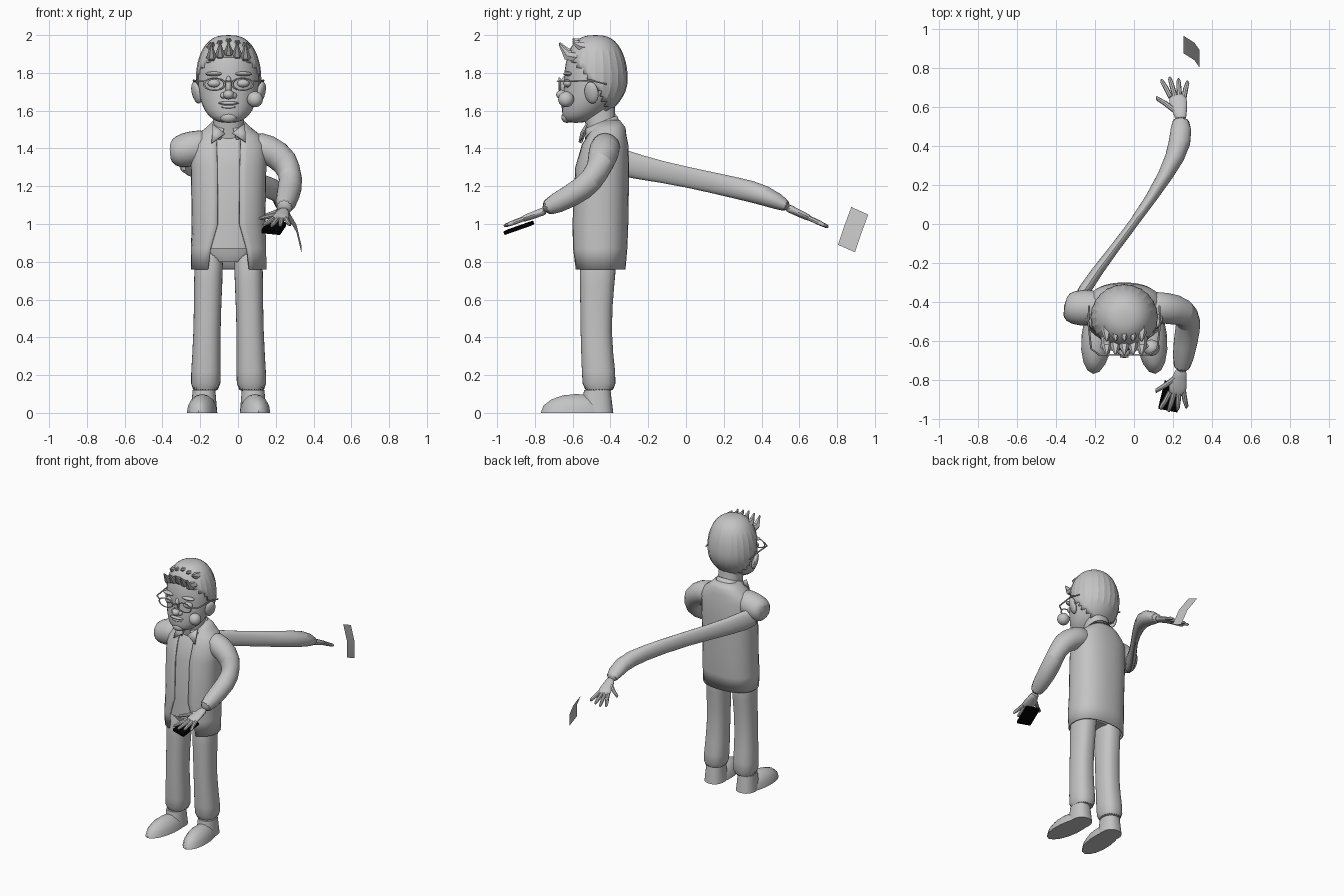
import bpy, bmesh, math
from mathutils import Vector, Matrix, Euler

if "Cube" in bpy.data.objects:
    bpy.data.objects.remove(bpy.data.objects["Cube"])


def material(name, shade):
    mat = bpy.data.materials.new(name)
    mat.use_nodes = True
    mat.diffuse_color = (shade, shade, shade, 1)
    mat.node_tree.nodes["Principled BSDF"].inputs["Base Color"].default_value = mat.diffuse_color
    return mat


GREY = material("plain grey", .55)
BLACK = material("black", 0)
MIDDLE = -.05  # x of the figure's centre line
SIDES = {"right": -1, "left": 1}


def finish(bm, name, mat=GREY, smooth=False, thickness=0, crease_angle=40):
    bmesh.ops.recalc_face_normals(bm, faces=bm.faces)
    mesh = bpy.data.meshes.new(name)
    bm.to_mesh(mesh)
    bm.free()
    part = bpy.data.objects.new(name, mesh)
    bpy.context.collection.objects.link(part)
    mesh.materials.append(mat)
    if thickness:
        shell = part.modifiers.new("thickness", 'SOLIDIFY')
        shell.thickness, shell.offset = thickness, -1
    if smooth:
        part.modifiers.new("smooth", 'SUBSURF')
    bpy.ops.object.select_all(action='DESELECT')
    bpy.context.view_layer.objects.active = part
    part.select_set(True)
    bpy.ops.object.shade_smooth_by_angle(angle=math.radians(crease_angle))
    return part


def skin(rings, name, closed=True, **options):
    """Join rings of points into one surface, capped if closed."""
    bm = bmesh.new()
    rows = [[bm.verts.new(point) for point in ring] for ring in rings]
    count = len(rows[0])
    for low, high in zip(rows, rows[1:]):
        for i in range(count if closed else count - 1):
            j = (i + 1) % count
            bm.faces.new((low[i], low[j], high[j], high[i]))
    if closed:
        bm.faces.new(rows[0])
        bm.faces.new(rows[-1])
    return finish(bm, name, **options)


def stack(name, sections, x=MIDDLE, lean=0, tilt=0, count=32, opened=False, **options):
    """Rounded sections (z, half width, middle y, half depth, front opening in degrees)."""
    rings = []
    for z, half_width, y, half_depth, *opening in sections:
        start = math.radians(opening[0]) if opened else 0
        ring = []
        for i in range(count):
            turn = start + (math.tau - start - start) * i / (count - 1 if opened else count)
            s, c = math.sin(turn), math.cos(turn)
            across = math.copysign(abs(s) ** .85, s)
            back = -math.copysign(abs(c) ** .85, c)
            ring.append((x + lean * (1 - z) + half_width * across,
                         y + half_depth * back, z + tilt * back))
        rings.append(ring)
    return skin(rings, name, closed=not opened, **options)


def tube(name, path, count=12, **options):
    """Path of (x, y, z, half width) with an optional half height."""
    points = [Vector(step[:3]) for step in path]
    rings = []
    for i, (point, step) in enumerate(zip(points, path)):
        ahead = points[min(i + 1, len(points) - 1)] - points[max(i - 1, 0)]
        across = ahead.cross(Vector((0, 0, 1))).normalized()
        up = across.cross(ahead).normalized()
        turns = [math.tau * k / count for k in range(count)]
        rings.append([point + across * step[3] * math.cos(t) + up * step[-1] * math.sin(t)
                      for t in turns])
    return skin(rings, name, **options)


def ball(name, centre, radii, turn=(0, 0, 0), segments=16, shape=None, keep=None, **options):
    """Ellipsoid; keep picks faces and shape bends points of the unit sphere."""
    bm = bmesh.new()
    bmesh.ops.create_uvsphere(bm, u_segments=segments, v_segments=segments // 2, radius=1)
    if keep:
        unwanted = [face for face in bm.faces if not keep(face.calc_center_median())]
        bmesh.ops.delete(bm, geom=unwanted, context='FACES')
    if shape:
        for vert in bm.verts:
            vert.co = shape(vert.co)
    bm.transform(Matrix.LocRotScale(Vector(centre), Euler(turn), Vector(radii)))
    return finish(bm, name, **options)


# Trousers and shoes
stack("trouser_seat", [(.8, .1, -.47, .07), (.84, .16, -.46, .1), (.95, .17, -.46, .11)])
for word, side in SIDES.items():
    stack(word + "_trouser_leg",
          [(.1, .08, -.46, .09), (.2, .08, -.46, .09), (.42, .07, -.48, .08),
           (.7, .075, -.47, .09), (.9, .08, -.46, .11)],
          x=MIDDLE + side * .1, lean=side * .025, smooth=True)
    foot = MIDDLE + side * .13
    stack(word + "_shoe_heel", [(0, .07, -.47, .085), (.12, .06, -.47, .07)], x=foot)
    ball(word + "_shoe", (foot + side * .01, -.58, 0), (.08, .19, .1), turn=(0, 0, side * .1),
         shape=lambda p: Vector((p.x, p.y, max(p.z, 0))))

# Open jacket, the shirt inside it and the collar
coat = [(.76, .2, -.46, .14, 30), (.87, .2, -.46, .15, 25), (1, .195, -.455, .15, 14),
        (1.3, .2, -.445, .145, 14), (1.42, .2, -.43, .125, 15), (1.47, .17, -.42, .105, 18),
        (1.51, .12, -.41, .09, 25), (1.55, .08, -.41, .06, 50)]
stack("jacket", coat, opened=True, thickness=.01)
stack("shirt", [(z, wide - .02, y, deep - .015) for z, wide, y, deep, opening in coat[1:-1]])
stack("collar", [(1.48, .1, -.44, .1, 22), (1.54, .08, -.45, .085, 16)],
      opened=True, tilt=.035, thickness=.01)
for word, side in SIDES.items():
    bm = bmesh.new()
    corners = (.02, -.55, 1.48), (.085, -.52, 1.53), (.09, -.56, 1.43)
    bm.faces.new([bm.verts.new((MIDDLE + side * x, y, z)) for x, y, z in corners])
    finish(bm, word + "_collar_point", thickness=.01)

# Sleeves, the right one drawn out into a long flat ribbon
tube("left_sleeve",
     [(.05, -.42, 1.42, .08), (.16, -.43, 1.4, .085), (.26, -.45, 1.33, .08),
      (.285, -.49, 1.23, .07), (.265, -.6, 1.15, .065), (.24, -.77, 1.07, .05)], smooth=True)
tube("right_shoulder",
     [(-.12, -.43, 1.43, .08), (-.24, -.43, 1.4, .1), (-.32, -.43, 1.38, .09),
      (-.36, -.42, 1.38, .06)], smooth=True)
tube("right_sleeve",
     [(-.31, -.43, 1.35, .04, .09), (-.2, -.25, 1.3, .03, .065), (0, 0, 1.25, .02, .055),
      (.18, .27, 1.19, .04, .06), (.245, .42, 1.155, .065, .06), (.24, .56, 1.08, .05, .03)],
     smooth=True)


# Hands, each with the thumb toward -x
def hand(word, wrist, tip):
    start, reach = Vector(wrist), Vector(tip) - Vector(wrist)

    def along(part, across, *radii):
        return (*(start + reach * part - Vector((across, 0, 0))), *radii)

    def digit(name, base, end, spread, gap):
        tube(f"{word}_{name}",
             [along(base, gap, .013), along((base + end) / 2, gap + spread / 2, .013),
              along(end - .05, gap + spread, .01), along(end, gap + spread, .005)], count=8)

    tube(word + "_palm", [along(-.1, 0, .03, .025), along(.1, 0, .035, .02),
                          along(.35, 0, .05, .02), along(.6, 0, .045, .015)], smooth=True)
    for finger in range(4):
        place = 1.5 - finger
        digit(f"finger_{finger + 1}", .5, 1.03 - .06 * abs(place - .3), place * .02, place * .023)
    digit("thumb", .15, .52, .08, .025)


hand("left", (.24, -.76, 1.065), (.2, -.96, .99))
hand("right", (.24, .55, 1.08), (.205, .75, .985))

# Phone under the left hand, loose bent card beyond the right one
bm = bmesh.new()
bmesh.ops.create_cube(bm, size=1)
bm.transform(Matrix.LocRotScale(Vector((.19, -.885, .98)), Euler((.33, .1, -.2)),
                                Vector((.1, .15, .02))))
finish(bm, "phone", mat=BLACK)
edge = [Vector((.255, .965, 1.05)), Vector((.31, .93, .955)), Vector((.335, .895, .85))]
skin([(corner, corner + Vector((0, -.09, .04))) for corner in edge], "card", closed=False)


# Neck, head and hair
def skull(point):
    ring = max(math.hypot(point.x, point.y), .01) ** -.25
    jaw = .6 * min(point.z, 0) ** 2
    return Vector((point.x * ring, point.y * ring - jaw, point.z))


def strands(point):
    lift = 1 + .012 * math.cos(24 * math.atan2(point.y, point.x))
    return skull(Vector((point.x * lift, point.y * lift, point.z)))


stack("neck", [(1.42, .09, -.43, .085), (1.52, .08, -.45, .08), (1.66, .08, -.47, .09)])
ball("head", (MIDDLE, -.49, 1.765), (.163, .155, .23), segments=32, shape=skull)
ball("hair", (MIDDLE, -.48, 1.765), (.172, .17, .235), segments=48, shape=strands,
     keep=lambda p: p.z > -.15 - .85 * p.y, thickness=.01, crease_angle=20)

# Upswept locks at the hairline and over the crown
for lock in range(5):
    offset = lock - 2
    x, drop = MIDDLE + .045 * offset, .01 * abs(offset)
    for name, y, z in (("fringe", -.57, 1.9), ("crown", -.5, 1.95)):
        tube(f"{name}_lock_{lock + 1}",
             [(x, y, z - drop, .03), (x, y - .06, z + .01 - drop, .025),
              (x, y - .1, z + .06 - drop / 2 if name == "fringe" else z + .03 - drop, .005)],
             count=6)

# Face
ball("nose_tip", (MIDDLE, -.655, 1.685), (.03, .033, .025))
ball("nose_bridge", (MIDDLE, -.64, 1.73), (.018, .025, .055))
ball("upper_lip", (MIDDLE, -.65, 1.64), (.055, .017, .01))
ball("lower_lip", (MIDDLE, -.645, 1.62), (.04, .016, .01))
ball("chin", (MIDDLE, -.63, 1.565), (.045, .03, .03))
ball("cheek_ball", (.09, -.635, 1.66), (.042, .042, .042), segments=24)
for word, side in SIDES.items():
    eye = MIDDLE + side * .075
    ball(word + "_eye", (eye, -.625, 1.745), (.036, .025, .022))
    ball(word + "_brow", (eye, -.625, 1.795), (.05, .025, .012))
    ball(word + "_nostril", (MIDDLE + side * .028, -.645, 1.68), (.016, .022, .017))
    ball(word + "_ear", (MIDDLE + side * .17, -.5, 1.695), (.02, .04, .06),
         turn=(0, side * .25, -side * .45))

    # Glasses
    bpy.ops.mesh.primitive_torus_add(
        major_segments=20, minor_segments=6, major_radius=.05, minor_radius=.005,
        location=(eye, -.67, 1.74), rotation=(math.pi / 2, 0, 0))
    rim = bpy.context.object
    rim.name = word + "_glasses_rim"
    rim.scale = (1.1, .65, 1)
    rim.data.materials.append(GREY)
    bpy.ops.object.shade_smooth()
    bends = (.13, -.67, 1.755), (.17, -.64, 1.755), (.185, -.5, 1.76), (.18, -.42, 1.74)
    tube(word + "_glasses_arm", [(MIDDLE + side * x, y, z, .005) for x, y, z in bends], count=6)
tube("glasses_bridge", [(MIDDLE + .023 * step, -.68, 1.755, .005) for step in (-1, 0, 1)], count=6)
